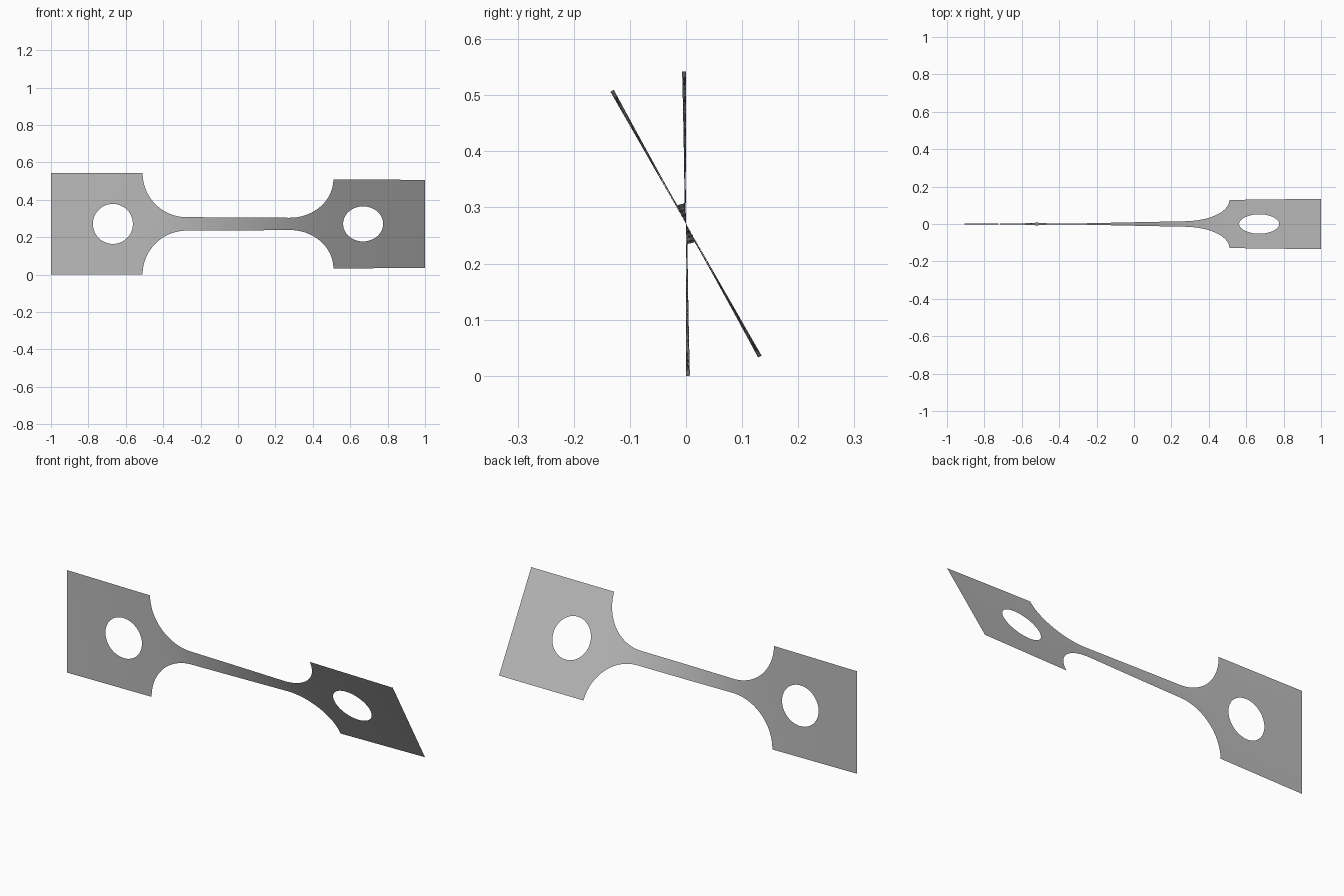
import bpy, bmesh, math

cube = bpy.data.objects.get("Cube")
if cube:
    bpy.data.objects.remove(cube, do_unlink=True)

TAB, NECK = 0.271, 0.036          # half heights of the grip tabs and the neck
SHOULDER = 0.51                   # where each tab meets its fillet
FILLET = TAB - NECK
HOLE_X, HOLE_R = 0.669, 0.107
TWIST = math.radians(29.8)


def half_height(x):
    """Outline of the strip: neck, round fillet, square tab."""
    d = abs(x) - (SHOULDER - FILLET)
    if d <= 0:
        return NECK
    if d >= FILLET:
        return TAB
    return TAB - math.sqrt(FILLET ** 2 - d ** 2)


def hole_height(x):
    d = abs(abs(x) - HOLE_X)
    return math.sqrt(HOLE_R ** 2 - d ** 2) if d < HOLE_R else 0.0


# Column positions, closer together where the curves are steep
N = 24
side = [i * (SHOULDER - FILLET) / N for i in range(N)]
side += [SHOULDER - FILLET * (1 - math.sin(i * math.pi / 2 / N)) for i in range(N + 1)]
side += [HOLE_X - HOLE_R * math.cos(i * math.pi / N) for i in range(N + 1)]
side += [HOLE_X + HOLE_R + (1 - HOLE_X - HOLE_R) * i / 6 for i in range(1, 7)]
columns = [-x for x in reversed(side[1:])] + side

# Narrow sections twist more than wide ones
angles = [0.0]
for a, b in zip(columns, columns[1:]):
    angles.append(angles[-1] + (b - a) * half_height((a + b) / 2) ** -1.2)
angles = [a * TWIST / angles[-1] for a in angles]

# Twisted sheet, as an upper and a lower strip meeting on the axis
bm = bmesh.new()
for sign in (1, -1):
    previous = None
    for x, angle in zip(columns, angles):
        low, high = hole_height(x), half_height(x)
        column = []
        for k in range(5):
            r = sign * (low + (high - low) * k / 4)
            column.append(bm.verts.new((x, -r * math.sin(angle), TAB + r * math.cos(angle))))
        if previous:
            for k in range(4):
                quad = [previous[k], column[k], column[k + 1], previous[k + 1]]
                bm.faces.new(quad if sign > 0 else quad[::-1])
        previous = column
bmesh.ops.remove_doubles(bm, verts=bm.verts, dist=0.00005)
for face in bm.faces:
    face.smooth = True

mesh = bpy.data.meshes.new("twisted_test_strip")
bm.to_mesh(mesh)
bm.free()
strip = bpy.data.objects.new("twisted_test_strip", mesh)
bpy.context.collection.objects.link(strip)

# Plain grey finish
grey = bpy.data.materials.new("plain_grey")
grey.use_nodes = True
colour = (0.5, 0.5, 0.5, 1)
grey.diffuse_color = colour
grey.node_tree.nodes["Principled BSDF"].inputs["Base Color"].default_value = colour
mesh.materials.append(grey)
